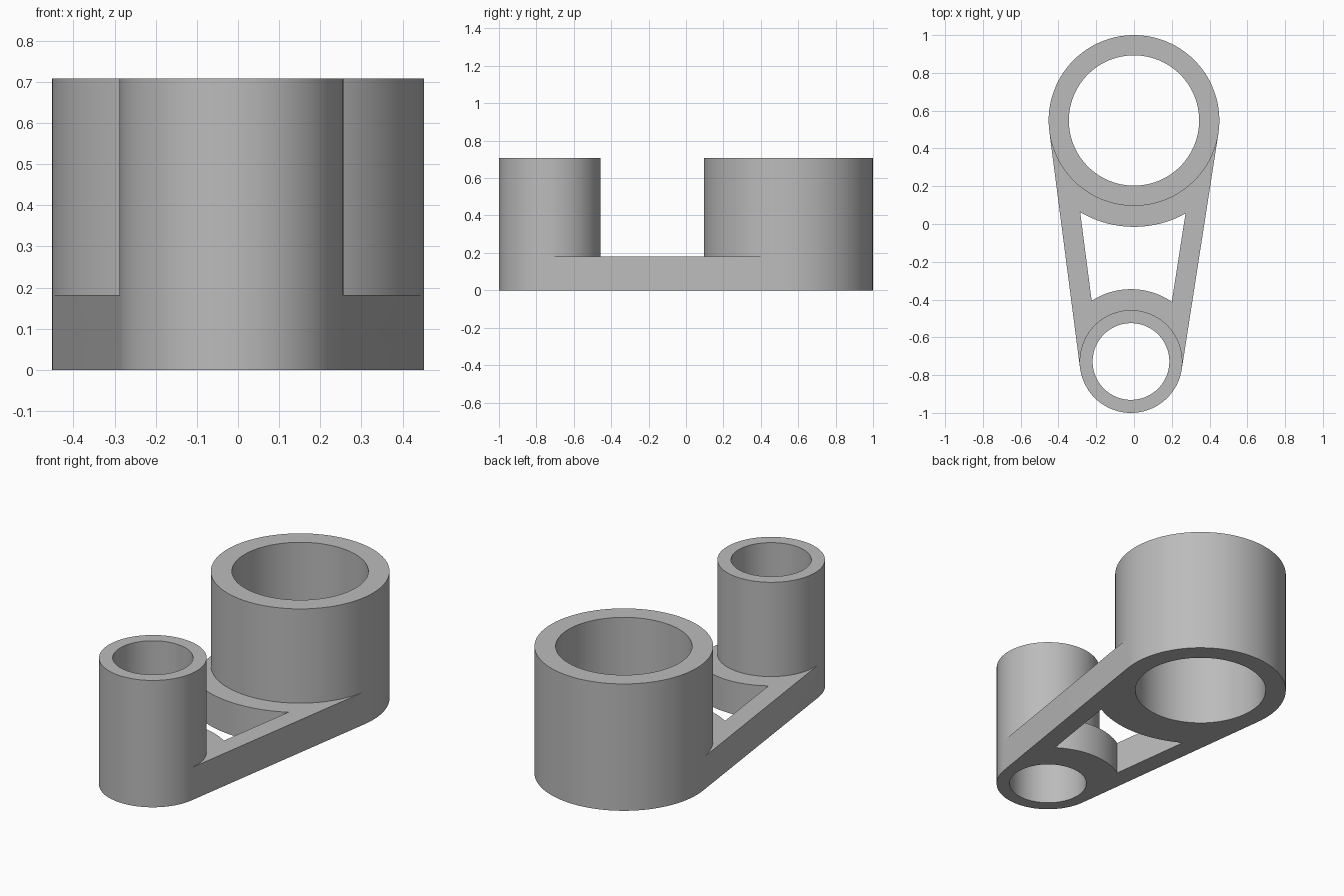
import bpy, bmesh, math
from mathutils import Vector

if "Cube" in bpy.data.objects:
    bpy.data.objects.remove(bpy.data.objects["Cube"])

# Dimensions
H, T = 0.708, 0.182                                   # tube height, link thickness
C1, R1, B1, W1 = Vector((0, 0.548)), 0.452, 0.345, 0.563       # large: outer, bore, window arc
C2, R2, B2, W2 = Vector((-0.016, -0.728)), 0.272, 0.203, 0.383  # small
RIM = 0.107                                           # width of the side bars
TAU = math.tau

d = C2 - C1
phi = math.atan2(d.y, d.x)
alpha = math.acos((R1 - R2) / d.length)
right, left = phi + alpha, phi - alpha                # directions of the tangent contacts

bm = bmesh.new()


def polar(c, r, a):
    return c + Vector((math.cos(a), math.sin(a))) * r


def arc(c, r, a0, a1, n):
    return [polar(c, r, a0 + (a1 - a0) * i / n) for i in range(n + 1)]


def wall(pts, *heights):
    for z0, z1 in zip(heights, heights[1:]):
        for p, q in zip(pts, pts[1:]):
            bm.faces.new([bm.verts.new((v.x, v.y, z))
                          for v, z in ((p, z0), (q, z0), (q, z1), (p, z1))])


def cap(z, *loops):
    edges = []
    for pts in loops:                                 # closed loops, last point repeats the first
        vs = [bm.verts.new((p.x, p.y, z)) for p in pts[:-1]]
        edges += [bm.edges.new((vs[i - 1], vs[i])) for i in range(len(vs))]
    bmesh.ops.triangle_fill(bm, edges=edges, use_beauty=True, normal=(0, 0, 1))


def angle(c, p):
    return math.atan2(p.y - c.y, p.x - c.x)


# Outer arcs, split where the straight sides meet the tubes
big_in = arc(C1, R1, left, right, 48)
big_out = arc(C1, R1, right, left + TAU, 56)
small_in = arc(C2, R2, right, left + TAU, 56)
small_out = arc(C2, R2, left, right, 48)

# Window corners and arcs
corners = []
for a in (left, right):
    n = Vector((math.cos(a), math.sin(a)))
    t = Vector((-n.y, n.x))
    t = t if t.dot(d) > 0 else -t
    corners.append((C1 + n * (R1 - RIM) + t * math.sqrt(W1**2 - (R1 - RIM)**2),
                    C2 + n * (R2 - RIM) - t * math.sqrt(W2**2 - (R2 - RIM)**2)))
(l1, l2), (r1, r2) = corners
window = (arc(C1, W1, angle(C1, l1), angle(C1, r1), 24)
          + arc(C2, W2, angle(C2, r2), angle(C2, l2), 24))
window.append(window[0])

# Tubes: outer walls, bores and top rings
bore1 = arc(C1, B1, 0, TAU, 96)
bore2 = arc(C2, B2, 0, TAU, 96)
for inner, outer, bore in ((big_in, big_out, bore1), (small_in, small_out, bore2)):
    wall(inner, T, H)
    wall(outer, 0, T, H)
    wall(bore, 0, H)
    cap(H, inner + outer[1:], bore)

# Link: straight sides, window walls, top and underside
wall([big_in[0], small_out[0]], 0, T)
wall([big_in[-1], small_out[-1]], 0, T)
wall(window, 0, T)
cap(T, big_in + small_in + [big_in[0]], window)
cap(0, big_out + small_out + [big_out[0]], window, bore1, bore2)

bmesh.ops.remove_doubles(bm, verts=bm.verts, dist=1e-5)
bmesh.ops.recalc_face_normals(bm, faces=bm.faces)
mesh = bpy.data.meshes.new("link_arm")
bm.to_mesh(mesh)
bm.free()

link = bpy.data.objects.new("link_arm", mesh)
bpy.context.collection.objects.link(link)
grey = bpy.data.materials.new("plain_grey")
grey.diffuse_color = (0.5, 0.5, 0.5, 1)
grey.use_nodes = True
grey.node_tree.nodes["Principled BSDF"].inputs["Base Color"].default_value = grey.diffuse_color
mesh.materials.append(grey)

bpy.context.view_layer.objects.active = link
link.select_set(True)
bpy.ops.object.shade_smooth_by_angle(angle=math.radians(30))
